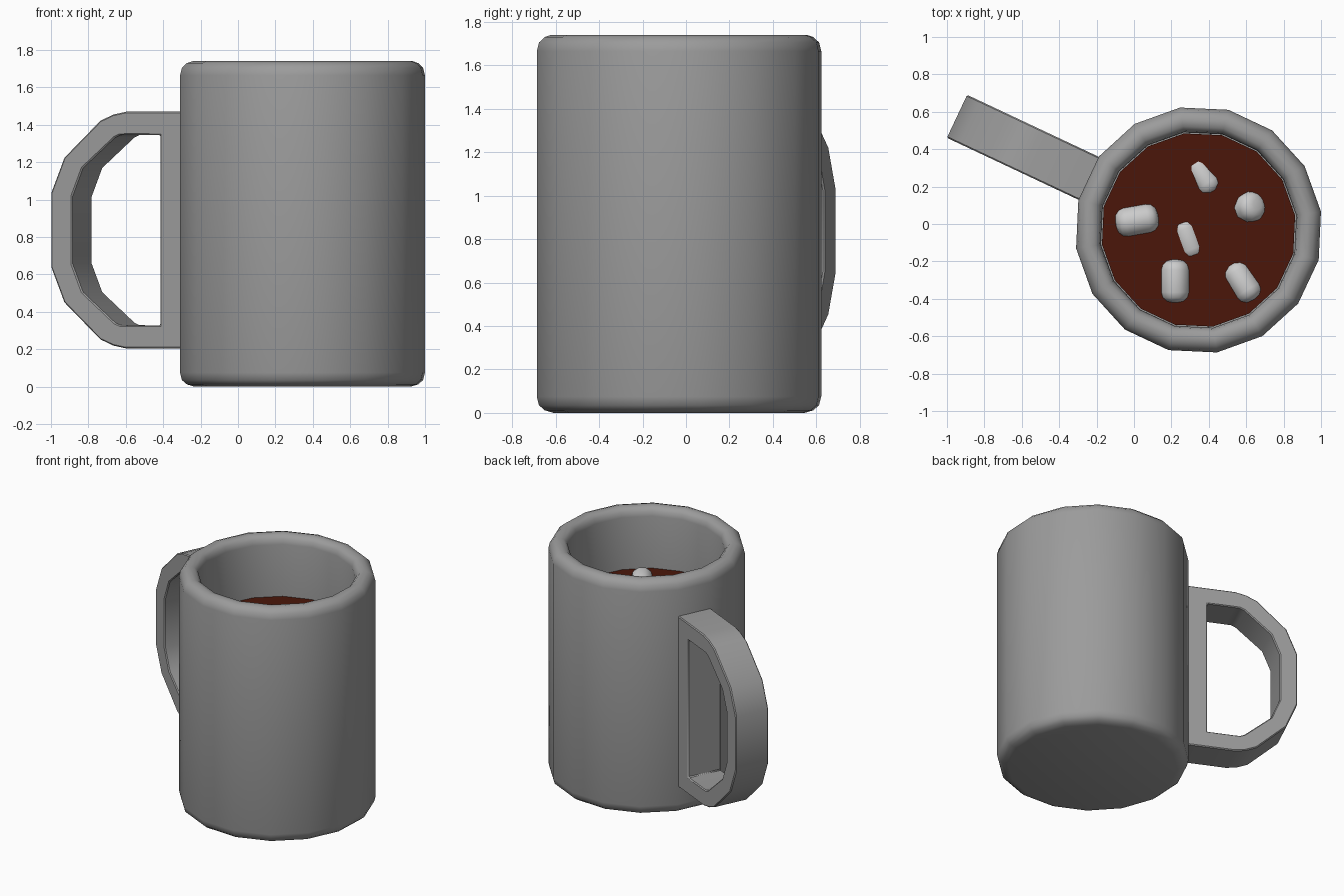
import bpy, bmesh, math
from mathutils import Matrix, Vector

if "Cube" in bpy.data.objects:
    bpy.data.objects.remove(bpy.data.objects["Cube"])

CX, CY, SIDES = 0.345, -0.032, 16
OFFSET = math.radians(8.55)      # rotation of the mug's facets
HANDLE = math.radians(154.8)     # direction of the handle
LIQUID_Z = 1.293


def material(name, rgb):
    m = bpy.data.materials.new(name)
    m.diffuse_color = (*rgb, 1)
    m.use_nodes = True
    m.node_tree.nodes["Principled BSDF"].inputs["Base Color"].default_value = m.diffuse_color
    return m


def finish(bm, name, mat=None, smooth=None):
    bmesh.ops.recalc_face_normals(bm, faces=bm.faces)
    me = bpy.data.meshes.new(name)
    bm.to_mesh(me)
    bm.free()
    ob = bpy.data.objects.new(name, me)
    bpy.context.collection.objects.link(ob)
    if mat:
        me.materials.append(mat)
    if smooth:
        bpy.ops.object.select_all(action='DESELECT')
        bpy.context.view_layer.objects.active = ob
        ob.select_set(True)
        bpy.ops.object.shade_smooth_by_angle(angle=math.radians(smooth))
    return ob


def lathe(name, profile, mat=None, smooth=None):
    """Revolve (radius, z) points and cap both ends."""
    bm = bmesh.new()
    rings = []
    for r, z in profile:
        angles = [OFFSET + 2 * math.pi * i / SIDES for i in range(SIDES)]
        rings.append([bm.verts.new((CX + r * math.cos(a), CY + r * math.sin(a), z)) for a in angles])
    for a, b in zip(rings, rings[1:]):
        for i in range(SIDES):
            j = (i + 1) % SIDES
            bm.faces.new((a[i], a[j], b[j], b[i]))
    bm.faces.new(rings[0][::-1])
    bm.faces.new(rings[-1])
    return finish(bm, name, mat, smooth)


grey = material("ceramic", (0.33, 0.33, 0.33))
brown = material("cocoa", (0.07, 0.008, 0.003))
white = material("marshmallow", (0.8, 0.8, 0.8))

# Mug body with rounded base and rim
lathe("mug_body", [(0.585, 0), (0.625, 0.012), (0.652, 0.035), (0.662, 0.075),
                   (0.662, 1.665), (0.652, 1.705), (0.625, 1.73), (0.595, 1.74),
                   (0.56, 1.733), (0.537, 1.71), (0.529, 1.675),
                   (0.527, LIQUID_Z - 0.01)], grey, smooth=50)

# Drink surface
lathe("cocoa_surface", [(0.522, LIQUID_Z - 0.015), (0.522, LIQUID_Z)], brown)

# Handle: a D-shaped frame extruded from one facet of the mug
outer = [(0.64, 0.633), (0.984, 0.633), (1.06, 0.618), (1.137, 0.585), (1.35, 0.387), (1.427, 0.2)]
inner = [(0.783, 0.509), (0.98, 0.509), (1.02, 0.508), (1.05, 0.495), (1.240, 0.332), (1.302, 0.18)]
radial = Vector((math.cos(HANDLE), math.sin(HANDLE), 0))
across = Vector((-radial.y, radial.x, 0))
bm = bmesh.new()


def loop(half, side):
    pts = half + [(r, -h) for r, h in reversed(half)]
    base = Vector((CX, CY, 0.837))
    return [bm.verts.new(base + radial * r + across * side + Vector((0, 0, h))) for r, h in pts]


loops = [loop(outer, -0.127), loop(outer, 0.127), loop(inner, 0.127), loop(inner, -0.127)]
for k in range(4):
    a, b = loops[k], loops[(k + 1) % 4]
    for i in range(len(a)):
        j = (i + 1) % len(a)
        bm.faces.new((a[i], a[j], b[j], b[i]))
handle = finish(bm, "handle", grey, smooth=40)
bev = handle.modifiers.new("edge_bevel", 'BEVEL')
bev.width, bev.segments, bev.limit_method = 0.007, 1, 'ANGLE'
bev.angle_limit = math.radians(60)

# Marshmallows: x, y, height above liquid, length, radius, heading, tilt
pieces = [(0.016, 0.02, -0.02, 0.23, 0.083, 10, 0),
          (0.37, 0.255, -0.055, 0.215, 0.075, -57, 8),
          (0.605, 0.085, -0.05, 0.20, 0.085, 20, 55),
          (0.29, -0.08, -0.06, 0.225, 0.077, -70, 0),
          (0.22, -0.305, -0.02, 0.23, 0.08, 90, 0),
          (0.58, -0.31, -0.035, 0.23, 0.077, -57, 8)]
for n, (x, y, dz, length, rad, heading, tilt) in enumerate(pieces, 1):
    bm = bmesh.new()
    bmesh.ops.create_cone(bm, cap_ends=True, segments=10, radius1=rad, radius2=rad, depth=length)
    rims = [e for e in bm.edges if abs(e.verts[0].co.z - e.verts[1].co.z) < 1e-4]
    bmesh.ops.bevel(bm, geom=rims, offset=0.055, segments=3, profile=0.5, affect='EDGES')
    bm.transform(Matrix.Translation((x, y, LIQUID_Z + dz))
                 @ Matrix.Rotation(math.radians(heading), 4, 'Z')
                 @ Matrix.Rotation(math.radians(90 - tilt), 4, 'Y'))
    finish(bm, f"marshmallow_{n}", white, 60)
